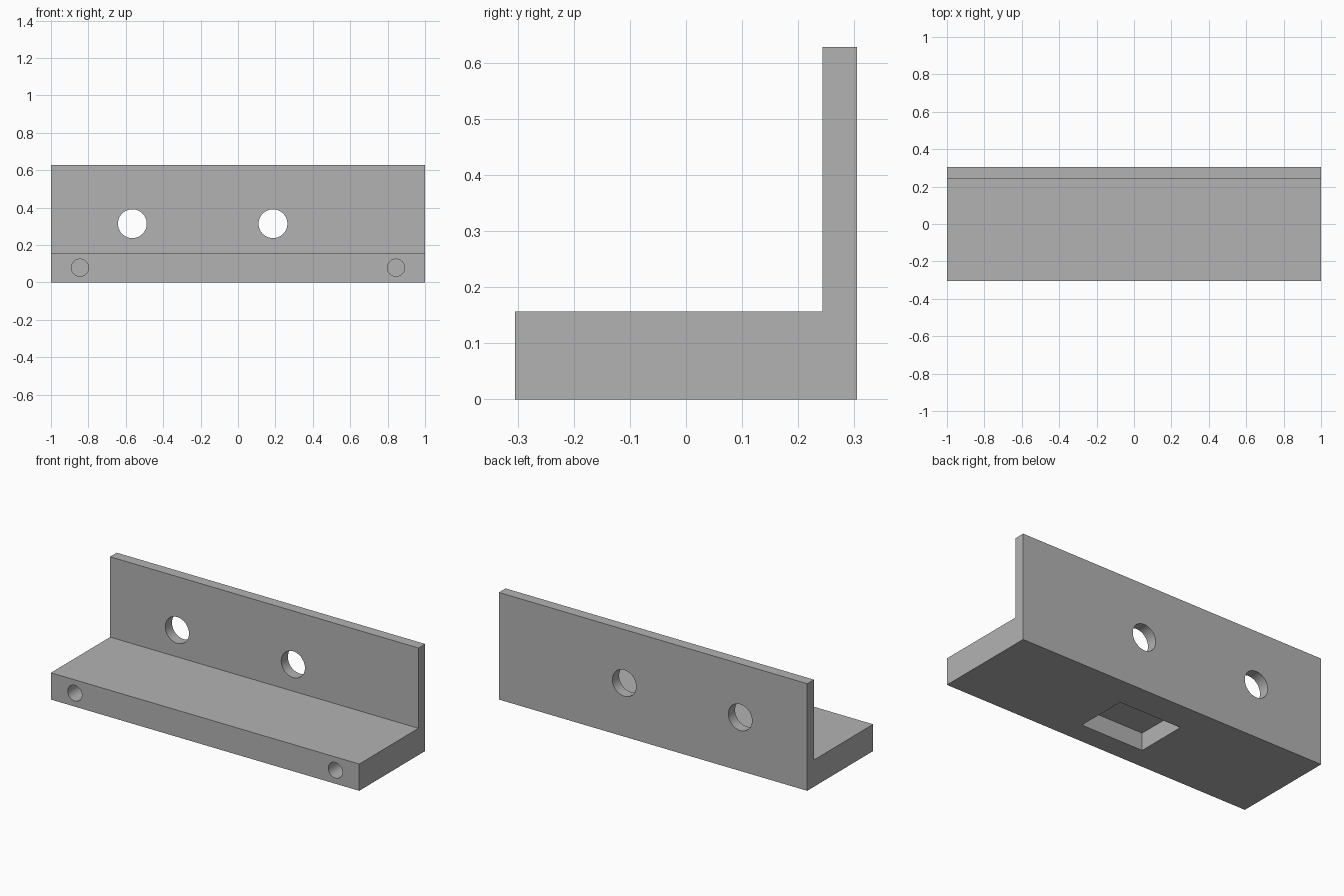
import bpy, bmesh, math

if "Cube" in bpy.data.objects:
    bpy.data.objects.remove(bpy.data.objects["Cube"])

grey = bpy.data.materials.new("plain_grey")
grey.diffuse_color = (0.45, 0.45, 0.45, 1)
grey.use_nodes = True
grey.node_tree.nodes["Principled BSDF"].inputs["Base Color"].default_value = grey.diffuse_color

# L-shaped bracket: side profile (y, z) extruded along x
profile = [(-0.305, 0), (0.305, 0), (0.305, 0.628), (0.243, 0.628),
           (0.243, 0.157), (-0.305, 0.157)]
bm = bmesh.new()
face = bm.faces.new([bm.verts.new((-1, y, z)) for y, z in profile])
ext = bmesh.ops.extrude_face_region(bm, geom=[face])
bmesh.ops.translate(bm, vec=(2, 0, 0),
                    verts=[v for v in ext["geom"] if isinstance(v, bmesh.types.BMVert)])
bmesh.ops.recalc_face_normals(bm, faces=bm.faces)
mesh = bpy.data.meshes.new("bracket")
bm.to_mesh(mesh)
bm.free()
bracket = bpy.data.objects.new("bracket", mesh)
bpy.context.collection.objects.link(bracket)
mesh.materials.append(grey)


def cut(cutter):
    """Subtract the cutter from the bracket, then remove it."""
    cutter.hide_render = True
    cutter.data.materials.append(grey)
    bpy.ops.object.select_all(action='DESELECT')
    bracket.select_set(True)
    bpy.context.view_layer.objects.active = bracket
    mod = bracket.modifiers.new("cut", 'BOOLEAN')
    mod.operation, mod.solver, mod.object = 'DIFFERENCE', 'EXACT', cutter
    bpy.ops.object.modifier_apply(modifier=mod.name)
    bpy.data.objects.remove(cutter)


def drill(x, z, radius, y0, y1):
    """Round hole along y."""
    bpy.ops.mesh.primitive_cylinder_add(
        vertices=48, radius=radius, depth=y1 - y0,
        location=(x, (y0 + y1) / 2, z), rotation=(math.pi / 2, 0, 0))
    cut(bpy.context.object)


# Through holes in the back wall
for x in (-0.565, 0.187):
    drill(x, 0.314, 0.077, 0.2, 0.35)

# Blind holes in the front edge
for x in (-0.845, 0.845):
    drill(x, 0.079, 0.046, -0.35, 0.0)

# Rectangular pocket in the underside
bpy.ops.mesh.primitive_cube_add(size=1, location=(0, -0.023, 0))
pocket = bpy.context.object
pocket.scale = (0.404, 0.305, 0.204)
bpy.context.view_layer.update()
cut(pocket)

# Smooth hole walls, sharp edges
bpy.ops.object.select_all(action='DESELECT')
bracket.select_set(True)
bpy.context.view_layer.objects.active = bracket
bpy.ops.object.shade_smooth_by_angle(angle=math.radians(30))
